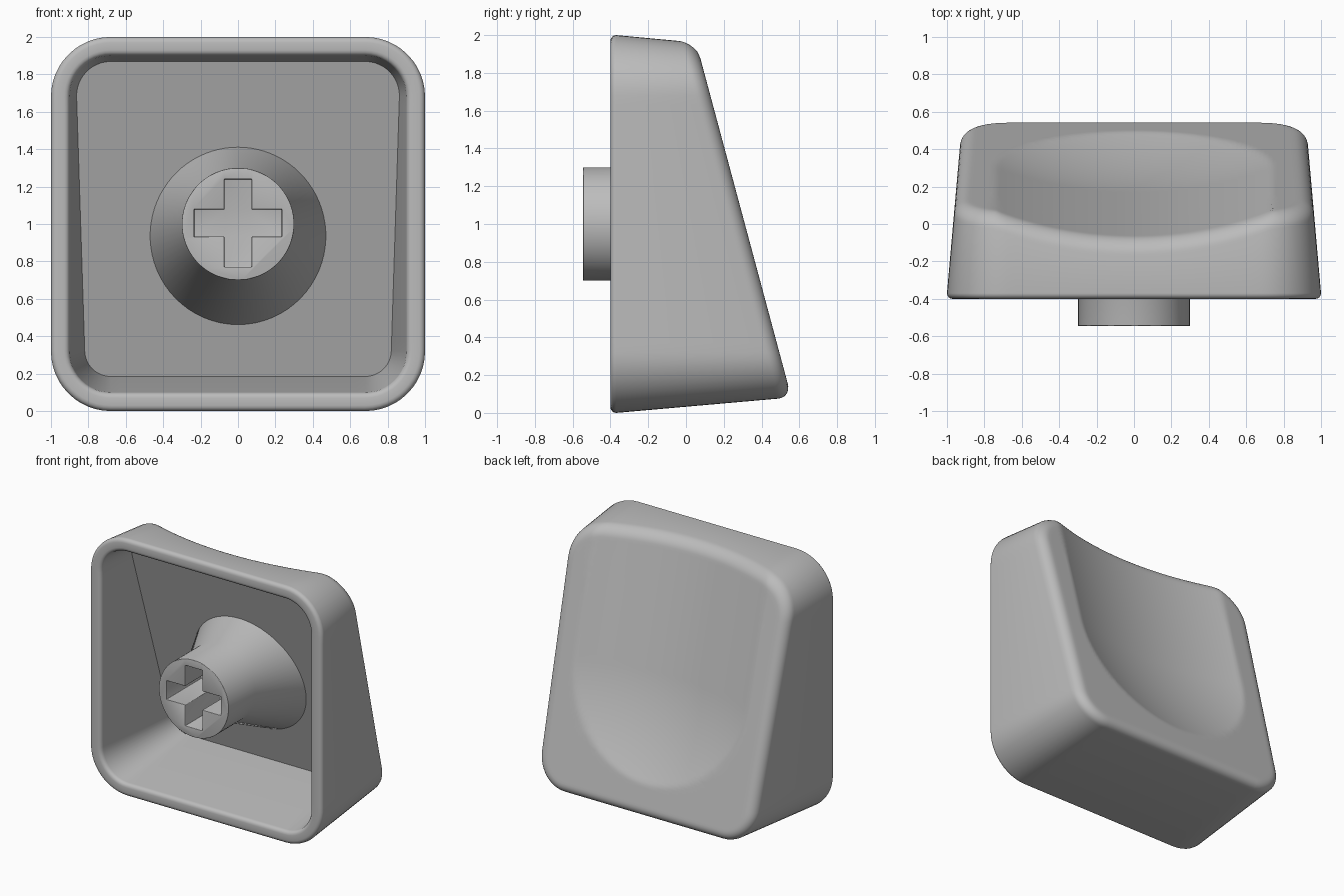
import bpy, bmesh
from math import sin, cos, pi, sqrt

cube = bpy.data.objects.get("Cube")
if cube:
    bpy.data.objects.remove(cube)

grey = bpy.data.materials.new("grey plastic")
grey.use_nodes = True
grey.diffuse_color = (0.5, 0.5, 0.5, 1)
grey.node_tree.nodes["Principled BSDF"].inputs["Base Color"].default_value = (0.5, 0.5, 0.5, 1)


def loft(name, rings, end_point=None):
    """Skin closed rings; cap the first with a face, the last with a fan or a face."""
    bm = bmesh.new()
    loops = [[bm.verts.new(p) for p in ring] for ring in rings]
    n = len(loops[0])
    for a, b in zip(loops, loops[1:]):
        for i in range(n):
            j = (i + 1) % n
            bm.faces.new((a[i], a[j], b[j], b[i]))
    bm.faces.new(loops[0])
    if end_point:
        tip = bm.verts.new(end_point)
        for i in range(n):
            bm.faces.new((loops[-1][i], loops[-1][(i + 1) % n], tip))
    else:
        bm.faces.new(loops[-1])
    bmesh.ops.recalc_face_normals(bm, faces=bm.faces)
    mesh = bpy.data.meshes.new(name)
    bm.to_mesh(mesh)
    bm.free()
    mesh.materials.append(grey)
    ob = bpy.data.objects.new(name, mesh)
    bpy.context.collection.objects.link(ob)
    return ob


def activate(ob):
    bpy.ops.object.select_all(action='DESELECT')
    ob.select_set(True)
    bpy.context.view_layer.objects.active = ob


def smooth(ob):
    activate(ob)
    bpy.ops.object.shade_smooth_by_angle(angle=pi / 6)


# Rounded square outline: anchors on an inner square plus outward directions
RADIUS, ARC, SIDE = 0.32, 12, 28
CORE = 1 - RADIUS
outline = []
for q in range(4):
    a0 = q * pi / 2
    c, s = cos(a0), sin(a0)
    for k in range(SIDE):
        t = CORE * (2 * k / SIDE - 1)
        outline.append((CORE * c - t * s, CORE * s + t * c, c, s))
    for k in range(ARC):
        a = a0 + pi / 2 * k / ARC
        outline.append((CORE * (c - s), CORE * (s + c), cos(a), sin(a)))


def at(p, inset):
    r = RADIUS - inset
    return p[0] + r * p[2], 1 + p[1] + r * p[3]


# Sloped key surface with a scoop: cylindrical above, spherical below
SLOPE, HALF, DEPTH, SCOOP_Z = 0.2686, 0.74, 0.13, 1.03
TILT = 1 / sqrt(1 + SLOPE ** 2)
R = (HALF ** 2 + DEPTH ** 2) / (2 * DEPTH)


def key_y(x, z):
    v = min(0, z - SCOOP_Z) / TILT
    dip = sqrt(R * R - x * x - v * v) - (R - DEPTH)
    return 0.54 - SLOPE * (z - 0.15) - max(0, dip) / TILT


def floor_y(z):
    return 0.37 - 0.29 * (z - 0.19)


FRONT, DRAFT, INNER_DRAFT = -0.4, 0.085, 0.11
EDGE, LIP, WALL = 0.08, 0.03, 0.1


def flat_ring(inset, y):
    ring = []
    for p in outline:
        x, z = at(p, inset)
        ring.append((x, y, z))
    return ring


# Cavity floor and inner wall
floor_ring = []
for p in outline:
    inset = WALL
    for _ in range(8):
        x, z = at(p, inset)
        inset = WALL + INNER_DRAFT * (floor_y(z) - FRONT)
    x, z = at(p, inset)
    floor_ring.append((x, floor_y(z), z))
rings = [floor_ring]

# Rounded rim around the opening
for k in range(5):
    a = pi / 2 * k / 4
    rings.append(flat_ring(WALL - LIP * (1 - cos(a)), FRONT + LIP * (1 - sin(a))))
for k in range(5):
    a = pi / 2 * k / 4
    rings.append(flat_ring(LIP * (1 - sin(a)), FRONT + LIP * (1 - cos(a))))

# Drafted outer wall, found where it meets the key surface
wall = []
for p in outline:
    w = 0.05
    for _ in range(8):
        w = DRAFT * (key_y(*at(p, w)) - EDGE - FRONT)
    wall.append(w)

# Rounded edge of the key surface
for k in range(9):
    a = pi / 2 * k / 8
    ring = []
    for p, w in zip(outline, wall):
        x, z = at(p, w + EDGE * (1 - cos(a)))
        ring.append((x, key_y(x, z) - EDGE * (1 - sin(a)), z))
    rings.append(ring)

# Scooped surface as shrinking rings
border, STEPS = rings[-1], 44
for k in range(1, STEPS):
    f = 1 - k / STEPS
    ring = []
    for x, _, z in border:
        x, z = x * f, 1 + (z - 1) * f
        ring.append((x, key_y(x, z), z))
    rings.append(ring)
smooth(loft("cap_shell", rings, (0, key_y(0, 1), 1)))

# Mounting stem with a flared base that follows the sloped floor
SEG = 72
STEM_R, STEM_FRONT, FLARE_Y = 0.3, -0.545, -0.217
front, neck, base = [], [], []
for i in range(SEG):
    c, s = cos(2 * pi * i / SEG), sin(2 * pi * i / SEG)
    front.append((STEM_R * c, STEM_FRONT, 1 + STEM_R * s))
    neck.append((STEM_R * c, FLARE_Y, 1 + STEM_R * s))
    r = 0.466 / (1 + 0.137 * s) + 0.01
    base.append((r * c, floor_y(1 + r * s) + 0.022, 1 + r * s))
stem = loft("mounting_stem", [front, neck, base])

# Cross-shaped socket cut into the stem
ARM, HALF_W = 0.235, 0.073
quarter = [(ARM, -HALF_W), (ARM, HALF_W), (HALF_W, HALF_W)]
cross = []
for q in range(4):
    c, s = cos(q * pi / 2), sin(q * pi / 2)
    cross += [(x * c - z * s, 1.005 + x * s + z * c) for x, z in quarter]
cutter = loft("socket_cutter", [[(x, y, z) for x, z in cross] for y in (-0.7, -0.12)])
cutter.hide_render = True

cut = stem.modifiers.new("socket", 'BOOLEAN')
cut.object, cut.operation, cut.solver = cutter, 'DIFFERENCE', 'EXACT'
soft = stem.modifiers.new("soft_edges", 'BEVEL')
soft.width, soft.segments, soft.limit_method, soft.angle_limit = 0.014, 3, 'ANGLE', 0.7
activate(stem)
for name in ("socket", "soft_edges"):
    bpy.ops.object.modifier_apply(modifier=name)
bpy.data.objects.remove(cutter)
smooth(stem)
